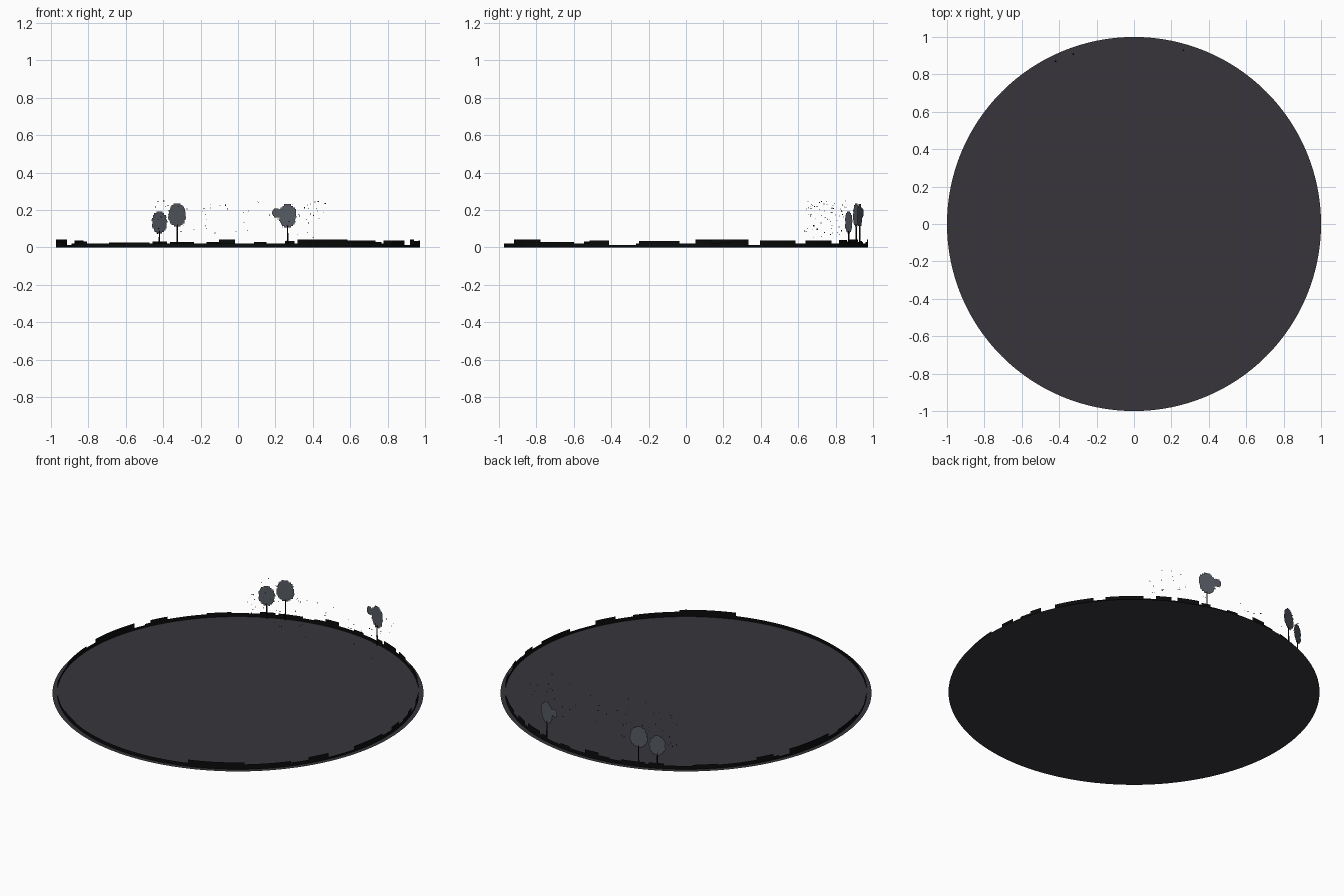
import bpy, bmesh, math, random
from mathutils import Vector

random.seed(4)
if "Cube" in bpy.data.objects:
    bpy.data.objects.remove(bpy.data.objects["Cube"])


def material(name, rgb):
    m = bpy.data.materials.new(name)
    m.use_nodes = True
    colour = (*rgb, 1)
    m.diffuse_color = colour
    m.node_tree.nodes["Principled BSDF"].inputs["Base Color"].default_value = colour
    return m


GROUND = material("dark ground grey", (0.038, 0.036, 0.044))
BLACK = material("silhouette black", (0.003, 0.0032, 0.0035))
FOLIAGE = material("slate foliage", (0.092, 0.104, 0.122))


def finish(name, bm, mat):
    mesh = bpy.data.meshes.new(name)
    bm.to_mesh(mesh)
    bm.free()
    mesh.materials.append(mat)
    obj = bpy.data.objects.new(name, mesh)
    bpy.context.collection.objects.link(obj)
    return obj


def quad(bm, points):
    bm.faces.new([bm.verts.new(p) for p in points])


def on_ring(degrees, z, radius=0.974):
    a = math.radians(degrees)
    return Vector((radius * math.cos(a), radius * math.sin(a), z))


# Flat round ground
bm = bmesh.new()
bmesh.ops.create_circle(bm, cap_ends=True, segments=128, radius=1)
finish("ground_disc", bm, GROUND)

# Thin skyline wall: raised blocks as (start angle, end angle, height)
BLOCKS = [(3, 8, .038), (11, 15, .03), (15, 19, .042), (24, 37, .038), (41, 53, .036),
          (57, 62, .04), (64, 71, .042), (72, 75, .034), (81, 85, .03), (91, 96, .043),
          (96, 100, .028), (104, 112, .03), (113, 118, .032), (127, 135, .027),
          (148, 154, .036), (160, 177, .042), (182, 195, .03), (209, 214, .032),
          (232, 241, .026), (289, 307, .041), (307, 322, .03), (328, 335, .037),
          (345, 358, .033)]


def wall_height(angle):
    for start, end, height in BLOCKS:
        if start <= angle < end:
            return height
    low = (18 < angle < 25) or 155 < angle < 161 or 195 < angle < 206 or 334 < angle < 346
    return 0.012 if low else 0.021


bm = bmesh.new()
for a in range(360):
    h = wall_height(a)
    quad(bm, [on_ring(a, 0), on_ring(a + 1, 0), on_ring(a + 1, h), on_ring(a, h)])
bmesh.ops.remove_doubles(bm, verts=bm.verts, dist=0.00001)
finish("skyline_wall", bm, BLACK)


def crown(name, x, z, half_width, half_height, rows):
    """Upright stepped foliage plate, tangent to the ring."""
    angle = math.acos(x / 0.966)
    tangent = Vector((math.sin(angle), -math.cos(angle), 0))
    centre = Vector((x, 0.966 * math.sin(angle), z))
    half_width /= tangent.x
    step = 2 * half_height / rows
    bm = bmesh.new()
    for i in range(rows):
        low = -half_height + i * step
        t = abs(low + step / 2) / half_height
        w = half_width * (1 - t ** 2.3) ** 0.5
        left, right = (w * random.uniform(0.9, 1.06) for _ in range(2))
        quad(bm, [centre + tangent * s + Vector((0, 0, k)) for s, k in
                  ((-left, low), (right, low), (right, low + step), (-left, low + step))])
    finish(name, bm, FOLIAGE)
    return centre


# Trees on the back rim
TREES = [("right", -.42, .133, .041, .058), ("middle", -.325, .173, .047, .062),
         ("left", .265, .168, .047, .063)]
for side, x, z, w, h in TREES:
    c = crown(side + "_tree_crown", x, z, w, h, 14)
    top = z - h + 0.012
    bm = bmesh.new()
    bmesh.ops.create_cone(bm, cap_ends=True, segments=4, radius1=0.005, radius2=0.003, depth=top)
    bmesh.ops.translate(bm, verts=bm.verts, vec=(c.x, c.y, top / 2))
    finish(side + "_tree_trunk", bm, BLACK)
crown("left_tree_side_tuft", .205, .185, .023, .024, 8)

# Drifting specks around the trees
bm = bmesh.new()
for i in range(75):
    p = Vector((random.uniform(-.46, .47), random.uniform(.63, .86), random.uniform(.05, .25)))
    turn = random.uniform(0, math.pi)
    side = Vector((math.cos(turn), math.sin(turn), 0)) * 0.003
    up = Vector((0, 0, random.uniform(0.0015, 0.003)))
    quad(bm, [p - side - up, p + side - up, p + side + up, p - side + up])
finish("drifting_specks", bm, BLACK)
